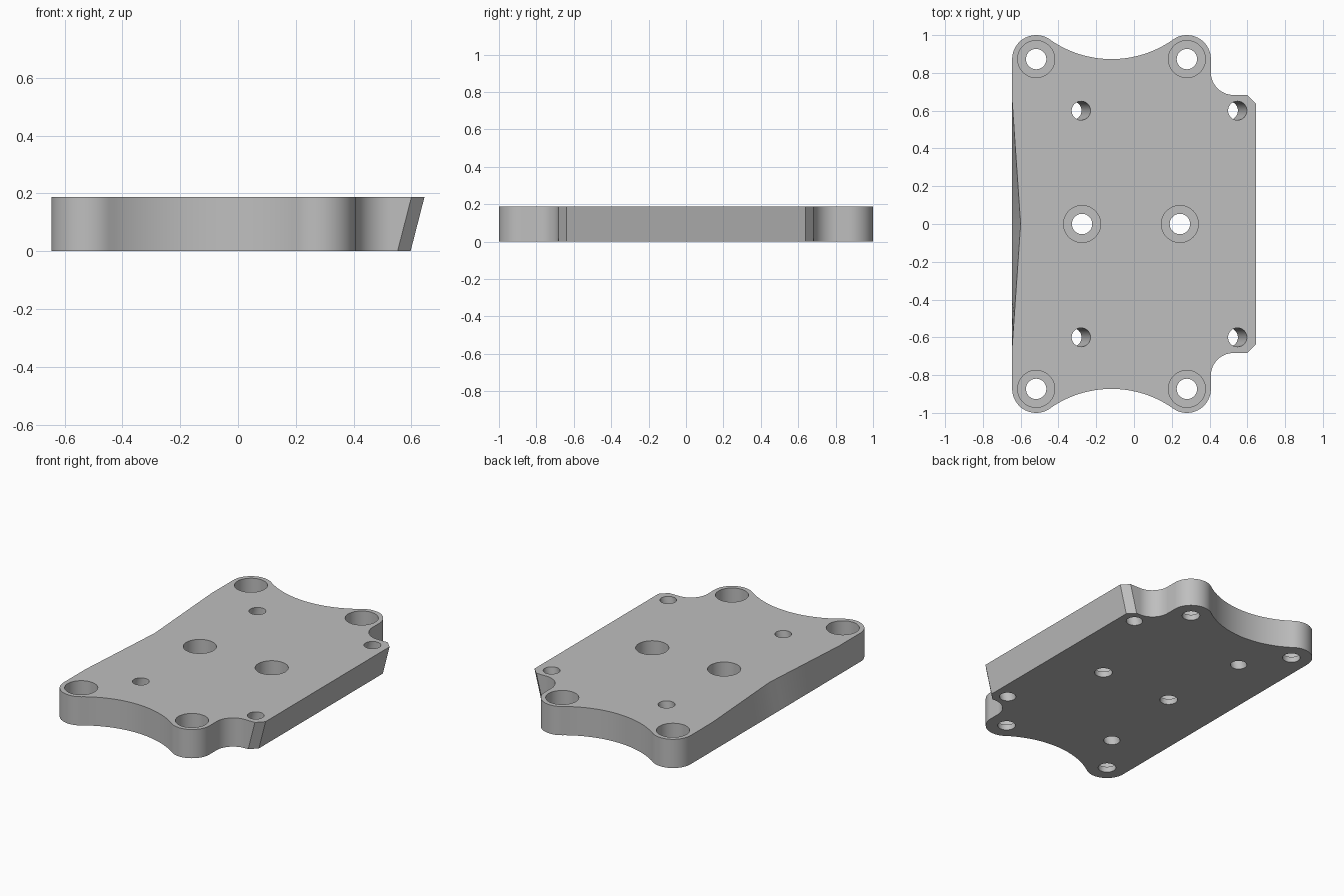
import bpy, bmesh, math
from mathutils import Vector

if "Cube" in bpy.data.objects:
    bpy.data.objects.remove(bpy.data.objects["Cube"])

T = 0.187      # plate thickness
LEAN = 0.048   # sideways lean of slanted faces and holes
FLOOR = 0.037  # height of the counterbore floors

grey = bpy.data.materials.new("machined grey")
grey.diffuse_color = (0.52, 0.52, 0.52, 1)
grey.use_nodes = True
grey.node_tree.nodes["Principled BSDF"].inputs["Base Color"].default_value = grey.diffuse_color


def arc(cx, cy, r, a0, a1, n):
    """Points on an arc, as (top x, bottom x, y)."""
    pts = []
    for i in range(n + 1):
        a = math.radians(a0 + (a1 - a0) * i / n)
        x = cx + r * math.cos(a)
        pts.append((x, x, cy + r * math.sin(a)))
    return pts


def finish(bm, name):
    bmesh.ops.recalc_face_normals(bm, faces=bm.faces)
    me = bpy.data.meshes.new(name)
    bm.to_mesh(me)
    bm.free()
    me.materials.append(grey)
    ob = bpy.data.objects.new(name, me)
    bpy.context.collection.objects.link(ob)
    return ob


def prism(bm, low, high):
    """Closed solid between two matching loops of points."""
    b = [bm.verts.new(p) for p in low]
    t = [bm.verts.new(p) for p in high]
    bm.faces.new(b[::-1])
    bm.faces.new(t)
    n = len(b)
    for i in range(n):
        j = (i + 1) % n
        bm.faces.new((b[i], b[j], t[j], t[i]))


# Back half of the outline, from the right edge round to the left edge
R = 0.566                                   # scalloped end, tangent to lobes
LX, RX, LY, LR = -0.518, 0.28, 0.873, 0.127
MID = (LX + RX) / 2
tang = math.degrees(math.atan2(R, (RX - LX) / 2))
half = [(0.645, 0.645 - LEAN, 0.638), (0.6, 0.6 - LEAN, 0.683)]
half += arc(0.527, 0.803, 0.12, 270, 180, 16)           # corner notch
half += arc(RX, LY, LR, 0, 180 - tang, 20)              # right lobe
half += arc(MID, LY + R, R, -tang, tang - 180, 32)[1:-1]  # scallop
half += arc(LX, LY, LR, tang, 180, 20)                  # left lobe
# Left edge: straight at the bottom, shallow V at the top
half += [(-0.645 + 0.045 * i / 8, -0.645, 0.65 * (1 - i / 8)) for i in range(8)]
outline = half + [(-0.6, -0.645, 0)] + [(a, b, -y) for a, b, y in half[::-1]]

bm = bmesh.new()
prism(bm, [(b, y, 0) for a, b, y in outline], [(a, y, T) for a, b, y in outline])
plate = finish(bm, "mounting_plate")


# Hole cutters
def hole_cutter(name, steps):
    """Solid of stacked rings; each step is (x, y, z, radius)."""
    bm = bmesh.new()
    n = 40
    rings = [[bm.verts.new((x + r * math.cos(2 * math.pi * i / n),
                            y + r * math.sin(2 * math.pi * i / n), z))
              for i in range(n)] for x, y, z, r in steps]
    bm.faces.new(rings[0][::-1])
    bm.faces.new(rings[-1])
    for p, q in zip(rings, rings[1:]):
        for i in range(n):
            j = (i + 1) % n
            bm.faces.new((p[i], p[j], q[j], q[i]))
    return finish(bm, name)


cutters = []
bores = [(x, y) for x in (LX, RX) for y in (-LY, LY)] + [(-0.275, 0), (0.243, 0)]
for x, y in bores:
    cutters.append(hole_cutter("counterbore_cutter", [
        (x, y, -0.1, 0.054), (x, y, FLOOR, 0.054),
        (x, y, FLOOR, 0.098), (x, y, T + 0.1, 0.098)]))
for x in (-0.28, 0.548):
    for y in (-0.6, 0.6):
        k = LEAN / T * 0.1
        cutters.append(hole_cutter("slanted_hole_cutter", [
            (x - LEAN - k, y, -0.1, 0.05), (x + k, y, T + 0.1, 0.05)]))

# Cut the holes and tidy up
bpy.context.view_layer.objects.active = plate
plate.select_set(True)
for c in cutters:
    m = plate.modifiers.new("hole", 'BOOLEAN')
    m.operation = 'DIFFERENCE'
    m.solver = 'EXACT'
    m.object = c
    c.hide_render = True
    bpy.ops.object.modifier_apply(modifier=m.name)
for c in cutters:
    bpy.data.objects.remove(c, do_unlink=True)
bpy.ops.object.shade_smooth_by_angle(angle=math.radians(30))
